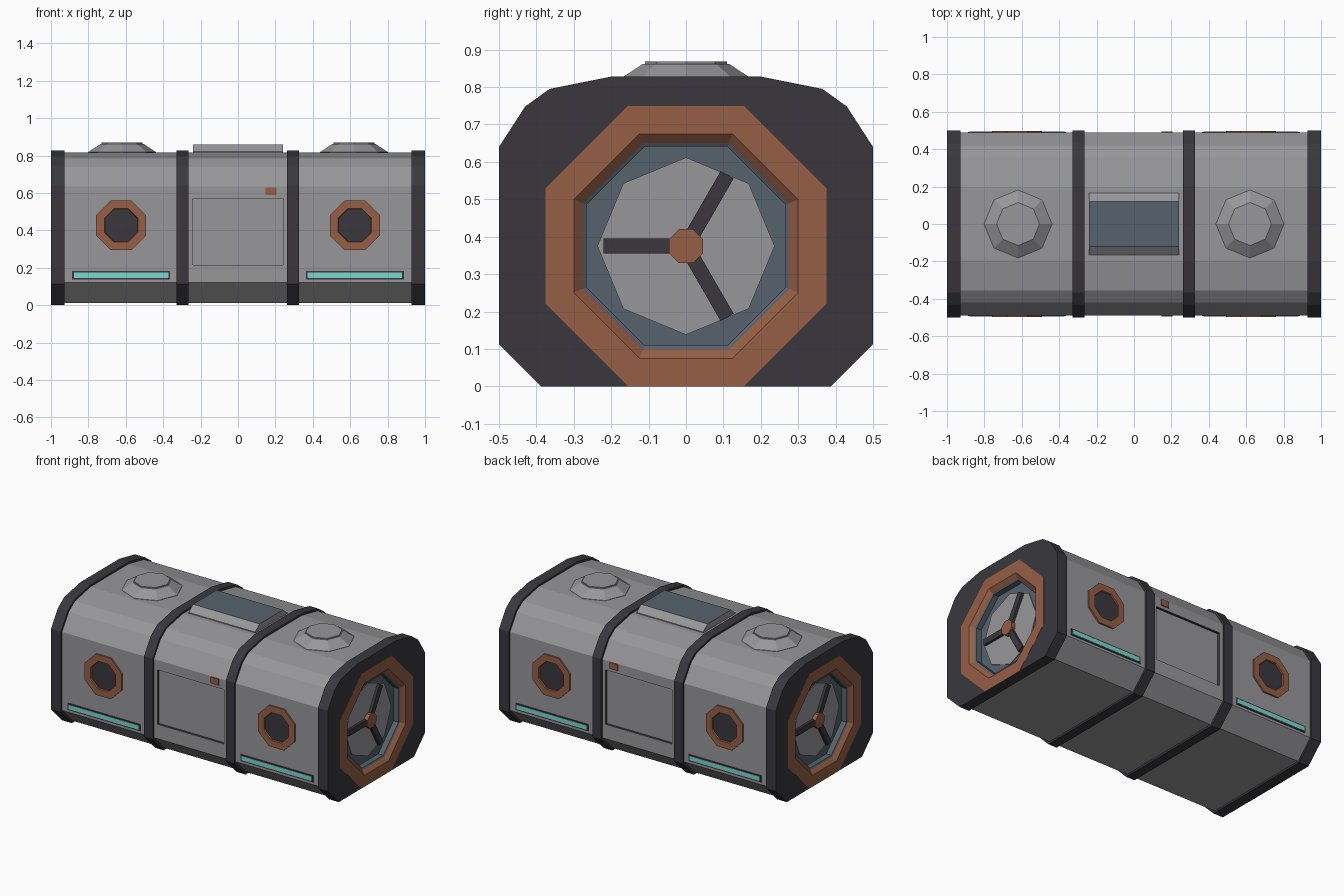
import bpy, bmesh, math
from mathutils import Vector

if "Cube" in bpy.data.objects:
    bpy.data.objects.remove(bpy.data.objects["Cube"])


def material(name, *rgb):
    m = bpy.data.materials.new(name)
    m.use_nodes = True
    col = (*rgb, 1)
    m.diffuse_color = col
    bsdf = next(n for n in m.node_tree.nodes if n.type == 'BSDF_PRINCIPLED')
    bsdf.inputs["Base Color"].default_value = col
    bsdf.inputs["Roughness"].default_value = 0.8
    return m


GREY = material("hull grey", 0.31, 0.31, 0.325)
DARK = material("dark trim", 0.041, 0.039, 0.048)
RUST = material("rust orange", 0.3, 0.112, 0.06)
BLUE = material("slate blue", 0.095, 0.12, 0.15)
TEAL = material("teal light", 0.2, 0.68, 0.62)
MATS = [GREY, DARK, RUST, BLUE, TEAL]


def finish(name, bm):
    bmesh.ops.recalc_face_normals(bm, faces=bm.faces)
    me = bpy.data.meshes.new(name)
    for m in MATS:
        me.materials.append(m)
    bm.to_mesh(me)
    bm.free()
    ob = bpy.data.objects.new(name, me)
    bpy.context.collection.objects.link(ob)
    return ob


def loft(rings, mats, cap_start=None, cap_end=None):
    """Join equal rings of points; one material per band, optional caps."""
    bm = bmesh.new()
    loops = [[bm.verts.new(p) for p in r] for r in rings]
    n = len(loops[0])
    for a, b, m in zip(loops, loops[1:], mats):
        for i in range(n):
            j = (i + 1) % n
            bm.faces.new((a[i], a[j], b[j], b[i])).material_index = MATS.index(m)
    for loop, m in ((loops[0], cap_start), (loops[-1], cap_end)):
        if m:
            bm.faces.new(loop).material_index = MATS.index(m)
    return bm


def box(name, lo, hi, mat):
    rings = [[(lo[0], lo[1], z), (hi[0], lo[1], z), (hi[0], hi[1], z), (lo[0], hi[1], z)]
             for z in (lo[2], hi[2])]
    return finish(name, loft(rings, [mat], mat, mat))


def octagon(r, turn=0.0):
    """Eight flat points; a turn of half a step puts flats on the axes."""
    return [(r * math.cos((i + turn) * math.pi / 4), r * math.sin((i + turn) * math.pi / 4))
            for i in range(8)]


def flat_oct(apothem):
    return octagon(apothem / math.cos(math.pi / 8), 0.5)


# Cross-sections of the body and of the ribs
HALF = [(0.387, 0), (0.5, 0.113), (0.5, 0.64), (0.43, 0.748), (0.365, 0.795), (0.2, 0.828)]
SECTION = HALF + [(-y, z) for y, z in reversed(HALF)]


def section(x, inset=0.0):
    k = 1 - inset / 0.5
    return [(x, y * k, 0.414 + (z - 0.414) * (1 - inset / 0.414)) for y, z in SECTION]


# Hull with recessed door panels in both sides
bm = loft([section(-0.95, 0.012), section(0.95, 0.012)], [GREY])
bmesh.ops.recalc_face_normals(bm, faces=bm.faces)
for co, no in (((-0.24, 0, 0), (1, 0, 0)), ((0.24, 0, 0), (1, 0, 0)),
               ((0, 0, 0.215), (0, 0, 1)), ((0, 0, 0.57), (0, 0, 1))):
    bmesh.ops.bisect_plane(bm, geom=bm.verts[:] + bm.edges[:] + bm.faces[:],
                           plane_co=co, plane_no=no)
doors = []
for f in bm.faces:
    c = f.calc_center_median()
    if abs(c.y) > 0.48 and abs(c.x) < 0.24 and 0.215 < c.z < 0.57:
        doors.append(f)
walls = bmesh.ops.inset_individual(bm, faces=doors, thickness=0.001, depth=-0.016)
for f in walls["faces"]:
    f.material_index = MATS.index(DARK)
finish("hull", bm)

# Middle ribs
for side, x0, x1 in (("right", -0.328, -0.265), ("left", 0.262, 0.325)):
    finish(side + "_middle_rib", loft([section(x0), section(x1)], [DARK], DARK, DARK))

# Ends: rib with an octagonal opening, port ring, well and fan
for side, s in (("left", 1), ("right", -1)):
    def place(x, pts):
        return [(s * x, s * y, 0.375 + z) for y, z in pts]

    bm = loft([section(s * 0.928), section(s * 0.999)], [DARK], DARK)
    rim = [e for e in bm.edges if e.is_boundary]
    hole = [bm.verts.new(p) for p in place(0.999, flat_oct(0.31))]
    rim += [bm.edges.new((hole[i - 1], hole[i])) for i in range(8)]
    res = bmesh.ops.triangle_fill(bm, edges=rim, use_beauty=True)
    for f in res["geom"]:
        if isinstance(f, bmesh.types.BMFace):
            f.material_index = MATS.index(DARK)
    finish(side + "_end_rib", bm)

    steps = [(0.375, 0.998), (0.375, 1.0), (0.3, 1.0), (0.276, 0.978), (0.266, 0.972), (0.266, 0.936)]
    finish(side + "_port", loft([place(x, flat_oct(a)) for a, x in steps],
                                [RUST, RUST, RUST, BLUE, BLUE], None, BLUE))

    disc = octagon(0.237)
    finish(side + "_fan_disc", loft([place(0.934, disc), place(0.941, disc)], [GREY], None, GREY))
    hub = octagon(0.049, 0.5)
    finish(side + "_fan_hub", loft([place(0.938, hub), place(0.968, hub)], [RUST], None, RUST))
    for i in range(3):
        a = math.radians(60 + 120 * i)
        d, w = Vector((math.cos(a), math.sin(a))), Vector((-math.sin(a), math.cos(a))) * 0.02
        blade = [d * 0.03 - w, d * 0.22 - w, d * 0.22 + w, d * 0.03 + w]
        finish(f"{side}_fan_blade_{i + 1}",
               loft([place(0.938, blade), place(0.958, blade)], [DARK], None, DARK))

# Portholes, light strips and door indicators on both long sides
for face, s in (("front", -1), ("back", 1)):
    def slab(name, x0, x1, z0, z1, depth, mat):
        y0, y1 = sorted((s * 0.48, s * depth))
        box(name, (x0, y0, z0), (x1, y1, z1), mat)

    for side, x in (("left", 0.625), ("right", -0.625)):
        steps = [(0.133, 0.48), (0.133, 0.498), (0.09, 0.498), (0.087, 0.49)]
        rings = [[(x + u, s * y, 0.427 + v) for u, v in flat_oct(a)] for a, y in steps]
        finish(f"{face}_{side}_porthole", loft(rings, [RUST, RUST, RUST], None, DARK))
        slab(f"{face}_{side}_strip_frame", x - 0.262, x + 0.262, 0.138, 0.182, 0.492, DARK)
        slab(f"{face}_{side}_light_strip", x - 0.253, x + 0.253, 0.146, 0.174, 0.494, TEAL)
    slab(f"{face}_door_indicator", 0.148, 0.206, 0.59, 0.63, 0.495, RUST)

# Roof vents
for side, x in (("left", 0.62), ("right", -0.62)):
    steps = [(0.182, 0.81), (0.182, 0.818), (0.115, 0.862), (0.109, 0.862), (0.109, 0.869)]
    rings = [[(x + u, v, z) for u, v in octagon(r)] for r, z in steps]
    finish(side + "_roof_vent", loft(rings, [GREY] * 4, None, GREY))

# Skylight: sloped sides with a blue pane on top
rings = [[(-0.24, -y, z), (0.24, -y, z), (0.24, y, z), (-0.24, y, z)]
         for y, z in ((0.165, 0.81), (0.165, 0.822), (0.121, 0.858))]
finish("skylight", loft(rings, [GREY, GREY], None, BLUE))
